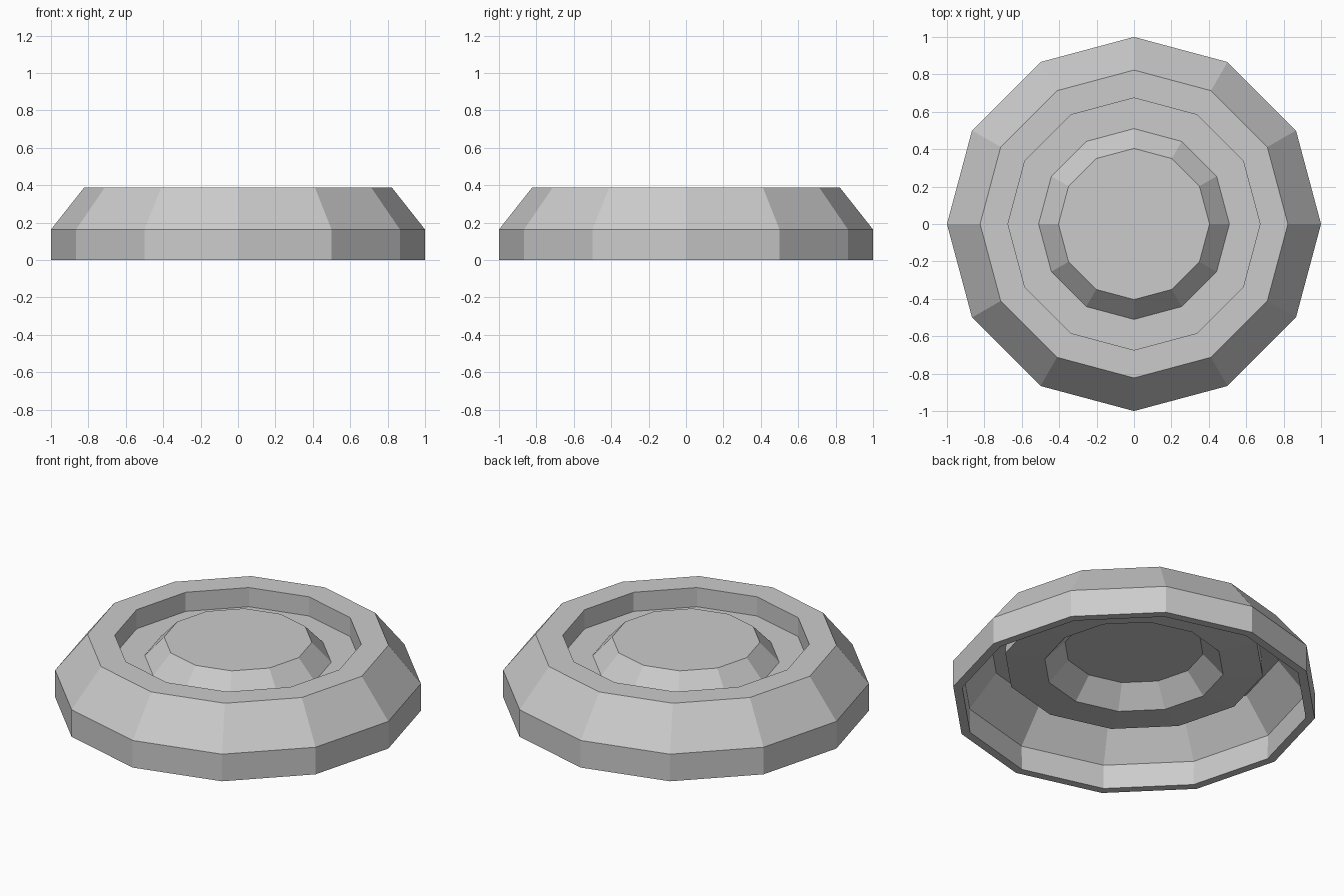
import bpy, bmesh
from math import cos, sin, pi

if "Cube" in bpy.data.objects:
    bpy.data.objects.remove(bpy.data.objects["Cube"])

SIDES = 12
# Outer skin from the base edge up over the rim, down into the groove, up the boss
PROFILE = [(1.0, 0.0), (1.0, 0.163), (0.823, 0.387), (0.674, 0.387),
           (0.674, 0.272), (0.51, 0.272), (0.404, 0.387)]

bm = bmesh.new()
rings = [[bm.verts.new((r * cos(2 * pi * i / SIDES), r * sin(2 * pi * i / SIDES), z))
          for i in range(SIDES)] for r, z in PROFILE]

# Bands between neighbouring rings
for low, high in zip(rings, rings[1:]):
    for i in range(SIDES):
        j = (i + 1) % SIDES
        bm.faces.new((low[i], low[j], high[j], high[i]))

# Flat top of the central boss
bm.faces.new(rings[-1])
bm.normal_update()

mesh = bpy.data.meshes.new("ridged_lid")
bm.to_mesh(mesh)
bm.free()
lid = bpy.data.objects.new("ridged_lid", mesh)
bpy.context.collection.objects.link(lid)

# Wall thickness, hollow underneath
shell = lid.modifiers.new("wall_thickness", 'SOLIDIFY')
shell.thickness = 0.05
shell.offset = -1
shell.use_even_offset = False
